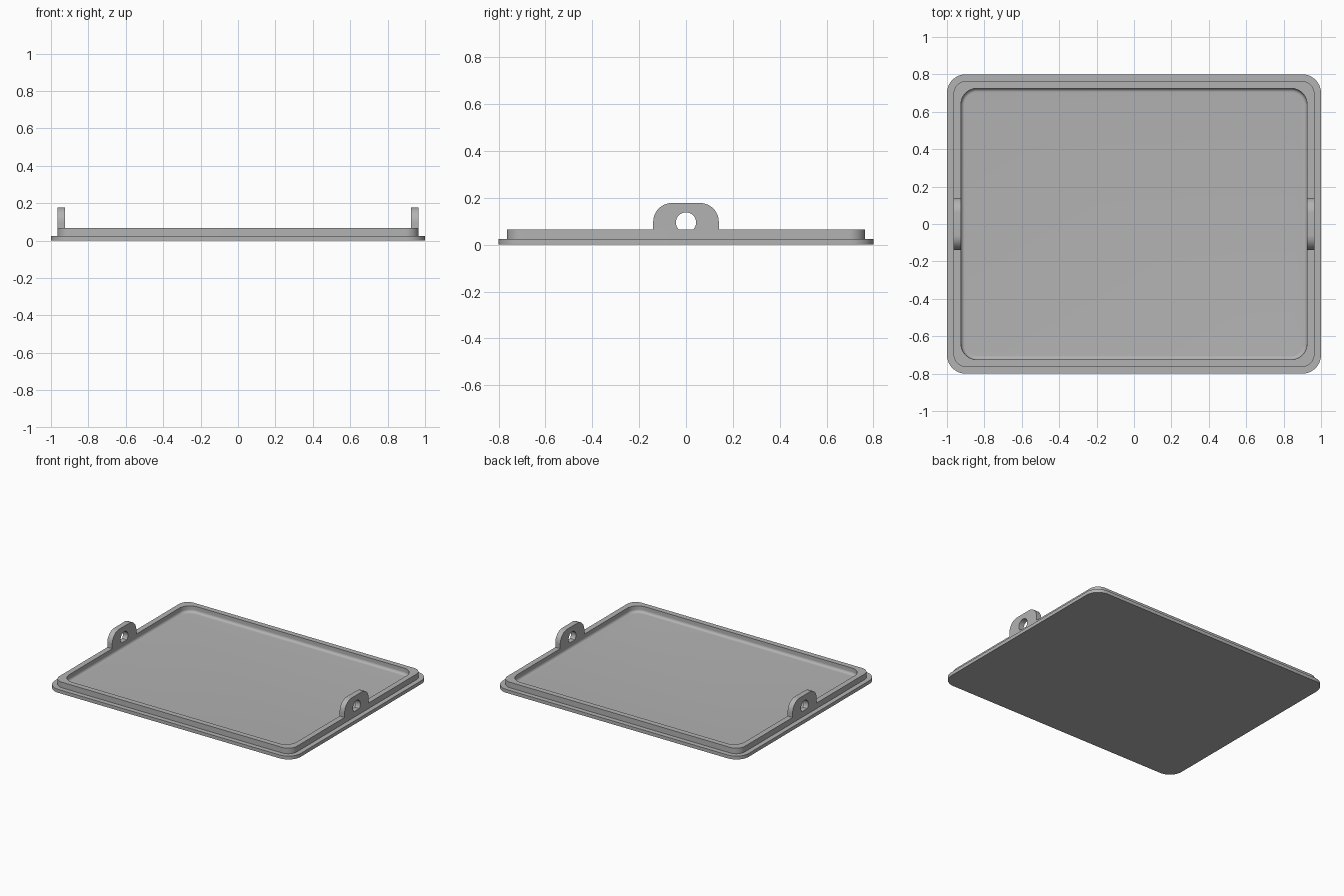
import bpy, bmesh, math

# Remove the default cube
cube = bpy.data.objects.get("Cube")
if cube:
    bpy.data.objects.remove(cube, do_unlink=True)

# One plain grey for the whole lid
grey = bpy.data.materials.new("plain_grey")
grey.use_nodes = True
colour = (0.45, 0.45, 0.45, 1)
grey.diffuse_color = colour
grey.node_tree.nodes["Principled BSDF"].inputs["Base Color"].default_value = colour


def finish(bm, name):
    """Turn a bmesh into a smooth-by-angle object."""
    bmesh.ops.recalc_face_normals(bm, faces=bm.faces)
    mesh = bpy.data.meshes.new(name)
    bm.to_mesh(mesh)
    bm.free()
    mesh.materials.append(grey)
    obj = bpy.data.objects.new(name, mesh)
    bpy.context.collection.objects.link(obj)
    bpy.ops.object.select_all(action="DESELECT")
    obj.select_set(True)
    bpy.context.view_layer.objects.active = obj
    bpy.ops.object.shade_smooth_by_angle(angle=math.radians(35))
    return obj


def rounded_rect(hx, hy, radius, steps=12):
    """Points of a rounded rectangle, counter-clockwise."""
    pts = []
    for i, (sx, sy) in enumerate([(1, 1), (-1, 1), (-1, -1), (1, -1)]):
        for s in range(steps + 1):
            a = math.pi / 2 * (i + s / steps)
            pts.append((sx * (hx - radius) + radius * math.cos(a),
                        sy * (hy - radius) + radius * math.sin(a)))
    return pts


def bridge(bm, a, b):
    """Quads between two closed loops of equal length."""
    for i in range(len(a)):
        j = (i + 1) % len(a)
        bm.faces.new((a[i], a[j], b[j], b[i]))


# Tray: flange, raised rim and a pocket with a rounded foot
FLANGE_Z, RIM_Z, FLOOR_Z, FILLET = 0.025, 0.066, 0.02, 0.02
sections = [(1.0, 0.8, 0.1, 0), (1.0, 0.8, 0.1, FLANGE_Z),
            (0.965, 0.765, 0.07, FLANGE_Z), (0.965, 0.765, 0.07, RIM_Z),
            (0.925, 0.725, 0.085, RIM_Z)]
for s in range(9):
    a = math.pi / 2 * s / 8
    inset = FILLET * (1 - math.cos(a))
    sections.append((0.925 - inset, 0.725 - inset, 0.085 - inset,
                     FLOOR_Z + FILLET * (1 - math.sin(a))))
bm = bmesh.new()
loops = [[bm.verts.new((x, y, z)) for x, y in rounded_rect(hx, hy, r)]
         for hx, hy, r, z in sections]
for a, b in zip(loops, loops[1:]):
    bridge(bm, a, b)
bm.faces.new(loops[0])
bm.faces.new(loops[-1])
finish(bm, "lid_tray")


# Lugs: round-shouldered tabs on the side rims, each with a through hole
def lug(name, side):
    base, top, half, radius = 0.05, 0.178, 0.14, 0.08
    hole_z, hole_r, steps = 0.095, 0.043, 12
    # Outline starts at the right foot and runs over the top to the left foot
    outline = [(half, base), (half, hole_z)]
    for i, sx in enumerate((1, -1)):
        for s in range(steps + 1):
            a = math.pi / 2 * (i + s / steps)
            outline.append((sx * (half - radius) + radius * math.cos(a),
                            top - radius + radius * math.sin(a)))
    outline += [(-half, hole_z), (-half, base)]
    hole = [(hole_r * math.cos(k * math.pi / 16), hole_z + hole_r * math.sin(k * math.pi / 16))
            for k in range(32)]
    bm = bmesh.new()
    edges = []
    for pts in (outline, hole):
        vs = [bm.verts.new((side * 0.925, y, z)) for y, z in pts]
        edges += [bm.edges.new((vs[k], vs[(k + 1) % len(vs)])) for k in range(len(vs))]
    bmesh.ops.triangle_fill(bm, edges=edges, use_beauty=True)
    ext = bmesh.ops.extrude_face_region(bm, geom=bm.faces[:], use_keep_orig=True)
    moved = [g for g in ext["geom"] if isinstance(g, bmesh.types.BMVert)]
    bmesh.ops.translate(bm, verts=moved, vec=(side * 0.04, 0, 0))
    finish(bm, name)


lug("left_lug", 1)
lug("right_lug", -1)
